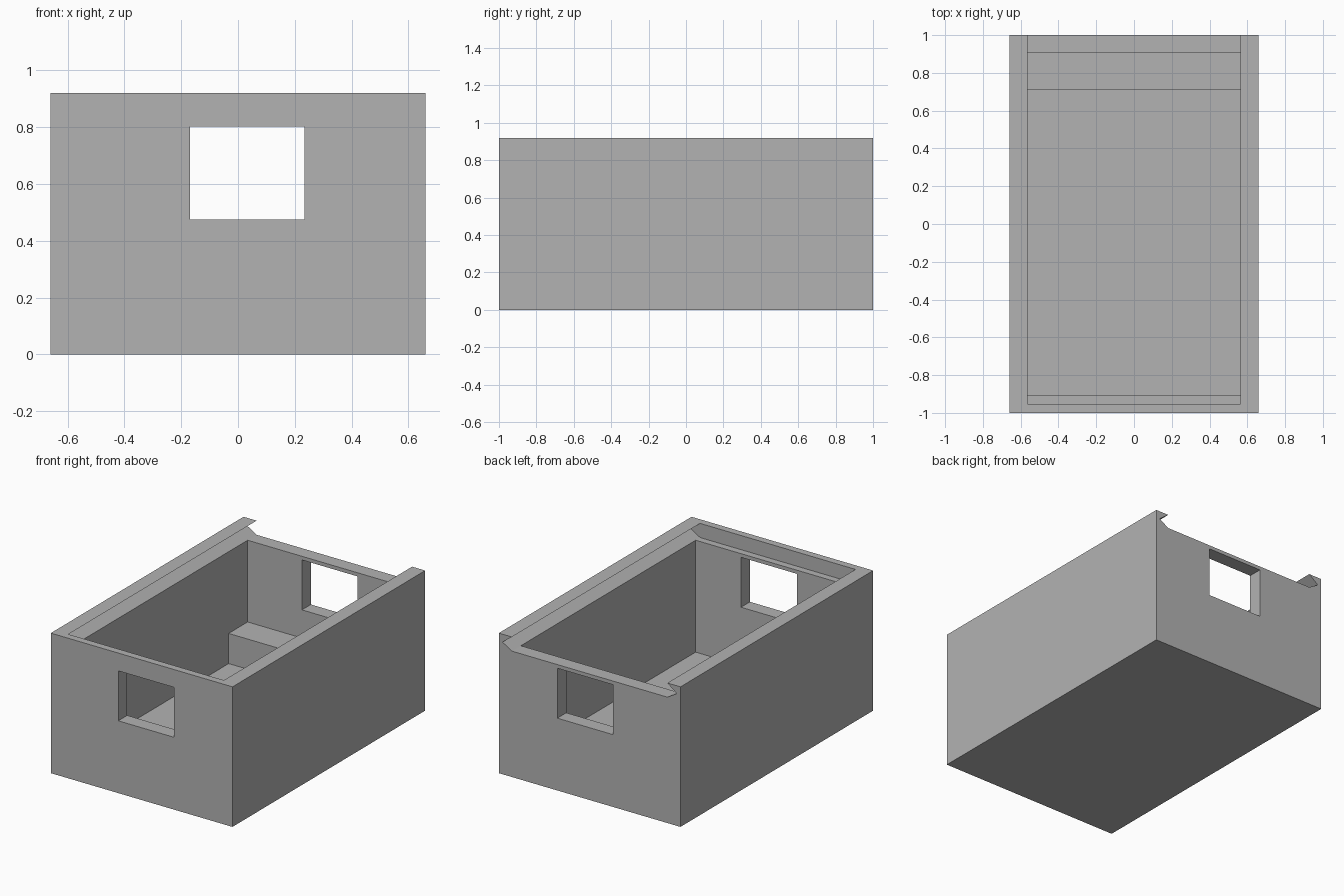
import bpy, bmesh
from mathutils import Vector

cube = bpy.data.objects.get("Cube")
if cube:
    bpy.data.objects.remove(cube, do_unlink=True)

grey = bpy.data.materials.new("plain grey")
grey.use_nodes = True
colour = (0.45, 0.45, 0.45, 1)
grey.diffuse_color = colour
grey.node_tree.nodes["Principled BSDF"].inputs["Base Color"].default_value = colour


def prism(name, points, sweep):
    """Closed solid: a flat outline swept along a vector."""
    bm = bmesh.new()
    face = bm.faces.new([bm.verts.new(p) for p in points])
    swept = bmesh.ops.extrude_face_region(bm, geom=[face], use_keep_orig=True)
    verts = [g for g in swept["geom"] if isinstance(g, bmesh.types.BMVert)]
    bmesh.ops.translate(bm, verts=verts, vec=Vector(sweep))
    bmesh.ops.recalc_face_normals(bm, faces=bm.faces)
    mesh = bpy.data.meshes.new(name)
    bm.to_mesh(mesh)
    bm.free()
    mesh.materials.append(grey)
    obj = bpy.data.objects.new(name, mesh)
    bpy.context.collection.objects.link(obj)
    return obj


def cut(target, cutter):
    """Subtract the cutter for good, then discard it."""
    mod = target.modifiers.new("cut", "BOOLEAN")
    mod.operation = "DIFFERENCE"
    mod.solver = "EXACT"
    mod.object = cutter
    bpy.context.view_layer.objects.active = target
    bpy.ops.object.modifier_apply(modifier=mod.name)
    bpy.data.objects.remove(cutter, do_unlink=True)


W, H = 0.66, 0.92           # half width and height of the box
IN, ledge = 0.565, 0.827    # half width inside, height of the lid ledge

# Outer block
box = prism("box", [(-W, -1, 0), (W, -1, 0), (W, -1, H), (-W, -1, H)], (0, 2, 0))

# Sliding lid slot with V-grooved sides, open at the back
half = [(IN, ledge), (0.633, 0.868), (IN, H), (IN, 1.1)]
outline = half + [(-x, z) for x, z in reversed(half)]
cut(box, prism("lid_slot", [(x, -0.953, z) for x, z in outline], (0, 2.2, 0)))

# Cavity, leaving a raised step along the back wall
side = [(-0.907, 0.092), (0.71, 0.092), (0.71, 0.29),
        (0.907, 0.29), (0.907, 0.88), (-0.907, 0.88)]
cut(box, prism("cavity", [(-IN, y, z) for y, z in side], (2 * IN, 0, 0)))

# Window through the front and back walls
x0, x1, z0, z1 = -0.17, 0.235, 0.475, 0.803
cut(box, prism("window", [(x0, -1.2, z0), (x1, -1.2, z0), (x1, -1.2, z1), (x0, -1.2, z1)],
               (0, 2.4, 0)))
